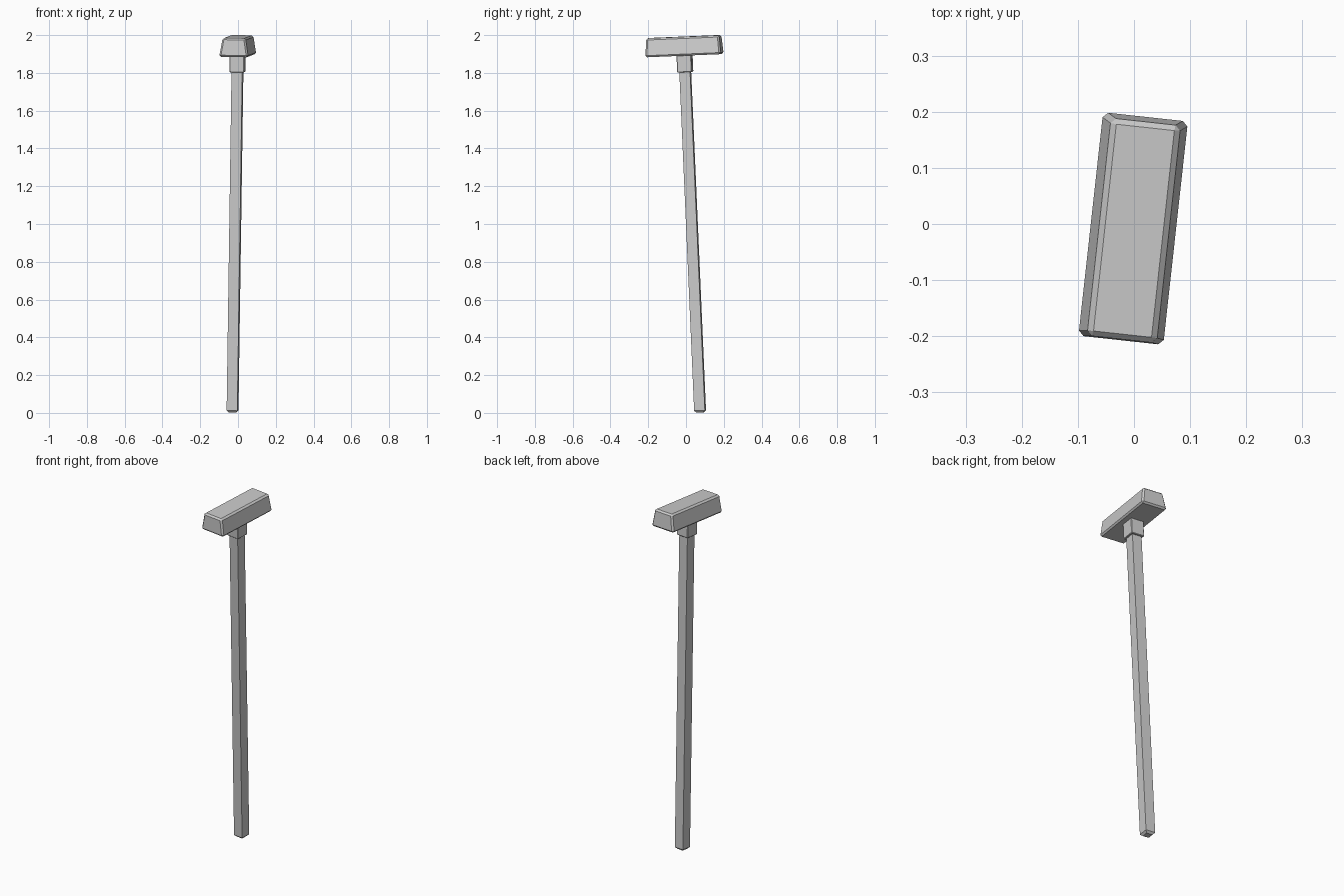
import bpy, bmesh
from math import radians
from mathutils import Matrix

if "Cube" in bpy.data.objects:
    bpy.data.objects.remove(bpy.data.objects["Cube"])

# The whole hammer leans: handle foot position plus a small tilt and turn
LEAN = (Matrix.Translation((-0.029, 0.075, 0.002))
        @ Matrix.Rotation(radians(-6.3), 4, 'Z')
        @ Matrix.Rotation(radians(2.4), 4, 'X')
        @ Matrix.Rotation(radians(1.1), 4, 'Y'))


def block(name, z0, z1, bottom, top, bevel, edge_filter=lambda e: True):
    """Tapered box with chamfered edges, placed along the handle axis."""
    bm = bmesh.new()
    bmesh.ops.create_cube(bm, size=1)
    for v in bm.verts:
        sx, sy = top if v.co.z > 0 else bottom
        v.co = (v.co.x * sx, v.co.y * sy, z1 if v.co.z > 0 else z0)
    edges = [e for e in bm.edges if edge_filter(e)]
    bmesh.ops.bevel(bm, geom=edges, offset=bevel, segments=1,
                    affect='EDGES', profile=0.5)
    bmesh.ops.recalc_face_normals(bm, faces=bm.faces)
    mesh = bpy.data.meshes.new(name)
    bm.to_mesh(mesh)
    bm.free()
    obj = bpy.data.objects.new(name, mesh)
    obj.matrix_world = LEAN
    bpy.context.collection.objects.link(obj)
    return obj


# Long square handle, chamfered only around its foot
block("handle", 0, 1.82, (0.057, 0.057), (0.057, 0.057), 0.011,
      lambda e: all(v.co.z < 0.01 for v in e.verts))

# Collar joining handle and head
block("collar", 1.804, 1.895, (0.078, 0.078), (0.078, 0.078), 0.003)

# Head: trapezoid cross-section, chamfered all round
block("hammer_head", 1.892, 1.992, (0.155, 0.402), (0.122, 0.389), 0.009)
